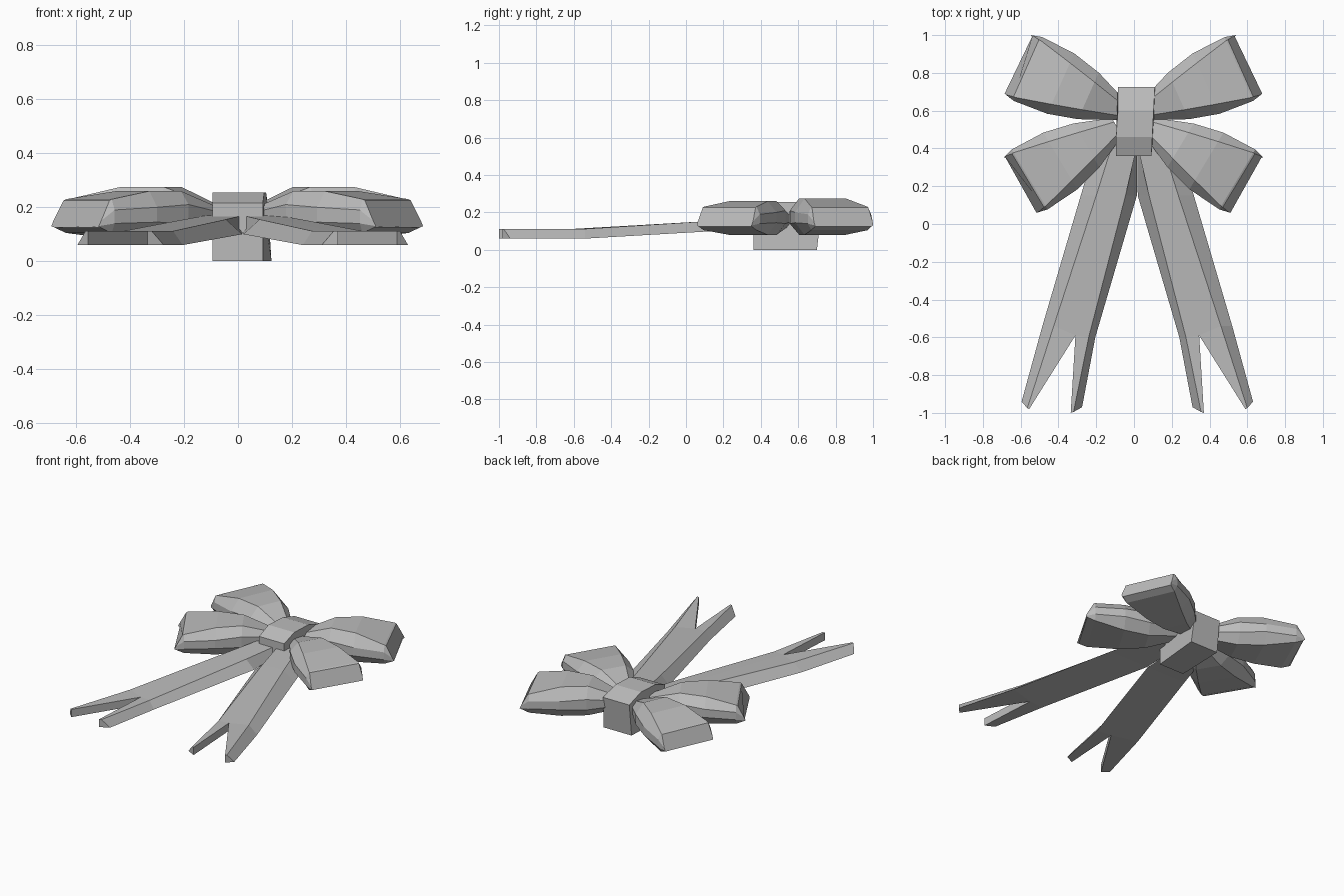
import bpy, bmesh, math
from mathutils import Vector

cube = bpy.data.objects.get("Cube")
if cube:
    bpy.data.objects.remove(cube)

GREY = (0.5, 0.5, 0.5, 1)
mat = bpy.data.materials.new("ribbon grey")
mat.use_nodes = True
mat.diffuse_color = GREY
mat.node_tree.nodes["Principled BSDF"].inputs["Base Color"].default_value = GREY


def loft(bm, sections, cap_start=True, cap_end=True):
    """Skin a row of closed sections that share a point count."""
    rings = [[bm.verts.new(p) for p in s] for s in sections]
    n = len(rings[0])
    for a, b in zip(rings, rings[1:]):
        for i in range(n):
            j = (i + 1) % n
            bm.faces.new((a[i], a[j], b[j], b[i]))
    if cap_start:
        bm.faces.new(rings[0][::-1])
    if cap_end:
        bm.faces.new(rings[-1])


def finish(bm, name, mirror_x=None):
    """Turn the bmesh into a flat shaded object, optionally mirrored."""
    if mirror_x is not None:
        for v in bm.verts:
            v.co.x = 2 * mirror_x - v.co.x
    bmesh.ops.remove_doubles(bm, verts=bm.verts, dist=0.0005)
    bmesh.ops.recalc_face_normals(bm, faces=bm.faces)
    mesh = bpy.data.meshes.new(name)
    bm.to_mesh(mesh)
    bm.free()
    mesh.materials.append(mat)
    obj = bpy.data.objects.new(name, mesh)
    bpy.context.collection.objects.link(obj)


# Loop stations: distance, top half width, side half width,
# then heights of top, upper side, lower side and bottom
LOOP = [
    (0.05, 0.03, 0.055, 0.20, 0.18, 0.15, 0.12),
    (0.24, 0.08, 0.135, 0.26, 0.21, 0.14, 0.08),
    (0.40, 0.12, 0.175, 0.26, 0.20, 0.145, 0.08),
    (0.59, 0.165, 0.185, 0.23, 0.19, 0.14, 0.105),
]


def bow_loop(name, end, angle, lift, mirror_x=None):
    along = Vector((math.cos(angle), math.sin(angle), 0))
    across = Vector((-along.y, along.x, 0))
    origin = Vector((*end, 0)) - along * 0.65

    def point(u, v, z):
        return origin + along * u + across * v + Vector((0, 0, z))

    sections = []
    for u, top, side, z1, z2, z3, z4 in LOOP:
        z1 += lift if u > 0.1 and u < 0.5 else 0
        half = [(top, z1), (side, z2), (side, z3), (top, z4)]
        ring = half + [(-v, z) for v, z in reversed(half)]
        sections.append([point(u, v, z) for v, z in ring])
    # Pointed outer rim
    rim = [(0.60, 0.165, 0.225), (0.64, 0.172, 0.15), (0.65, 0.17, 0.13), (0.64, 0.165, 0.125)]
    sections.append([point(*p) for p in rim] + [point(u, -v, z) for u, v, z in reversed(rim)])
    bm = bmesh.new()
    loft(bm, sections)
    finish(bm, name, mirror_x)


def ribbon_section(y_in, y_out, xs, mid, low, high):
    """Six points: inner bottom, inner top, middle top, outer top, outer bottom, middle bottom."""
    ib, it, ot, ob = xs
    return [(ib, y_in, low), (it, y_in, high), (*mid, high),
            (ot, y_out, high), (ob, y_out, low), (*mid, low)]


def tail(name, mirror_x=None):
    bm = bmesh.new()
    root = ribbon_section(0.42, 0.42, (0.0175, 0.0176, 0.15, 0.235), (0.08, 0.42), 0.11, 0.17)
    neck = ribbon_section(0.15, 0.15, (0.02, 0.08, 0.235, 0.317), (0.16, 0.15), 0.10, 0.155)
    bend = ribbon_section(-0.60, -0.54, (0.24, 0.275, 0.46, 0.52), (0.345, -0.59), 0.06, 0.112)
    loft(bm, [root, neck, bend], cap_end=False)
    # Two prongs of the swallowtail end
    inner_tip = [(0.31, -0.97, 0.06), (0.355, -0.995, 0.112), (0.37, -1.0, 0.112), (0.37, -1.0, 0.06)]
    outer_tip = [(0.59, -0.98, 0.112), (0.60, -0.975, 0.112), (0.63, -0.94, 0.06), (0.59, -0.98, 0.06)]
    loft(bm, [[bend[i] for i in (0, 1, 2, 5)], inner_tip], cap_start=False)
    loft(bm, [[bend[i] for i in (2, 3, 4, 5)], outer_tip], cap_start=False)
    finish(bm, name, mirror_x)


# Loops and tails, each pair mirrored
for side, loop_axis, tail_axis in (("left", None, None), ("right", -0.003, 0.0175)):
    bow_loop(side + "_upper_loop", (0.61, 0.845), math.radians(24), 0.015, loop_axis)
    bow_loop(side + "_lower_loop", (0.598, 0.205), math.radians(-31), 0, loop_axis)
    tail(side + "_tail", tail_axis)

# Centre knot, a chamfered band that widens towards the back
profile = [(0.36, 0), (0.36, 0.215), (0.46, 0.255), (0.60, 0.255), (0.725, 0.215), (0.70, 0)]
bm = bmesh.new()
loft(bm, [[(-0.095 + 0.01 * (y > 0.5), y, z) for y, z in profile],
          [(0.092 + 0.05 * (y - 0.36) + 0.015 * (y > 0.5) * (z < 0.1), y, z) for y, z in profile]])
finish(bm, "knot")
